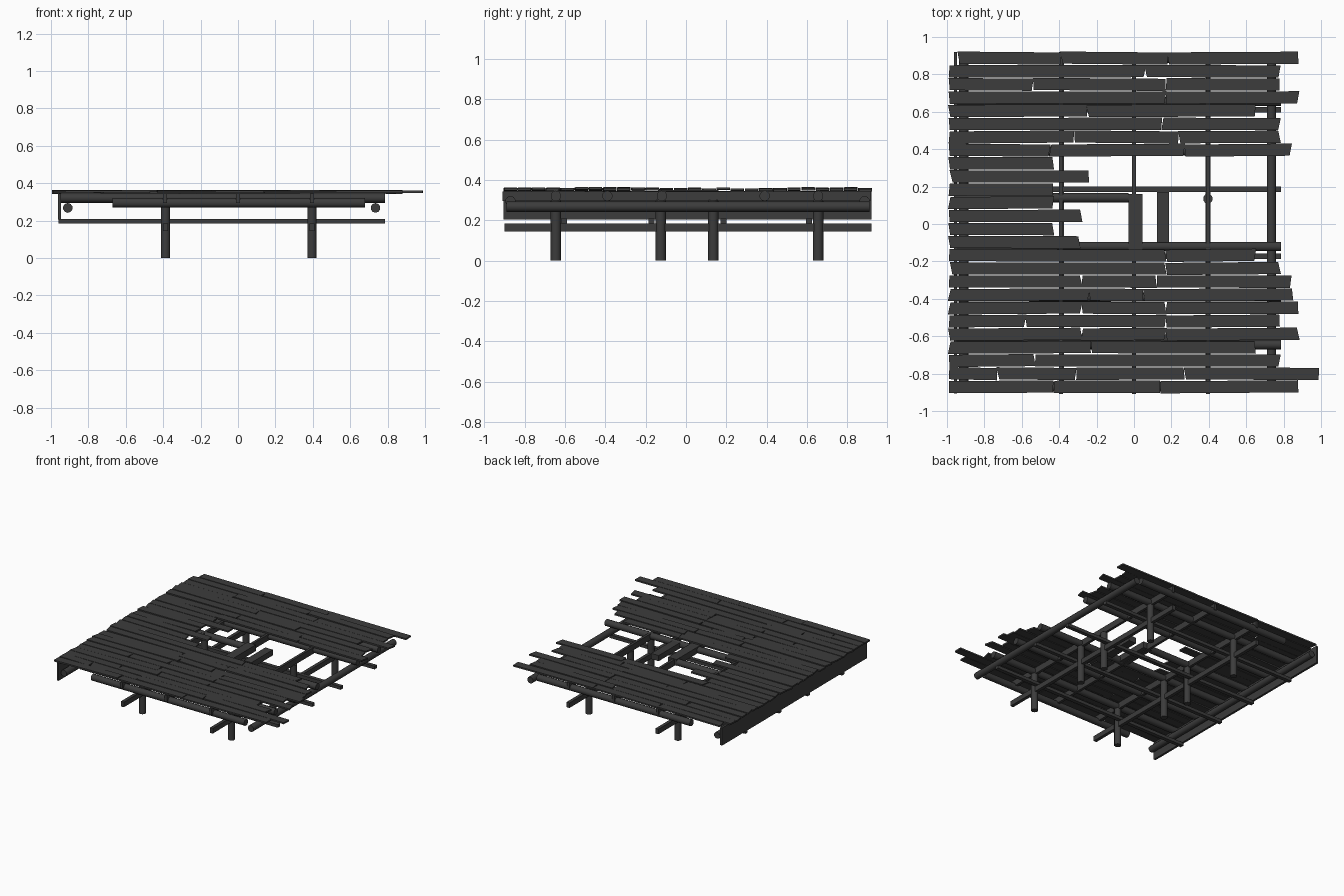
import bpy, bmesh, random
from mathutils import Vector, Matrix

random.seed(7)
cube = bpy.data.objects.get("Cube")
if cube:
    bpy.data.objects.remove(cube, do_unlink=True)

# One weathered timber colour
timber = bpy.data.materials.new("dark_timber")
timber.use_nodes = True
colour = (0.045, 0.045, 0.045, 1)
timber.diffuse_color = colour
timber.node_tree.nodes["Principled BSDF"].inputs["Base Color"].default_value = colour


def finish(name, bm):
    mesh = bpy.data.meshes.new(name)
    bmesh.ops.recalc_face_normals(bm, faces=bm.faces)
    bm.to_mesh(mesh)
    bm.free()
    mesh.materials.append(timber)
    obj = bpy.data.objects.new(name, mesh)
    bpy.context.collection.objects.link(obj)
    return obj


def box(name, low, high):
    """Axis-aligned timber between two corners."""
    low, high = Vector(low), Vector(high)
    bm = bmesh.new()
    bmesh.ops.create_cube(bm, size=1)
    for v in bm.verts:
        v.co = (low + high) / 2 + v.co * (high - low)
    return finish(name, bm)


def log(name, start, end, radius=0.026, sides=10):
    """Round timber between two points, smooth sides and flat ends."""
    start, end = Vector(start), Vector(end)
    axis = end - start
    bm = bmesh.new()
    turn = axis.to_track_quat("Z", "Y").to_matrix().to_4x4()
    bmesh.ops.create_cone(bm, cap_ends=True, segments=sides, radius1=radius,
                          radius2=radius, depth=axis.length,
                          matrix=Matrix.Translation((start + end) / 2) @ turn)
    for f in bm.faces:
        f.smooth = len(f.verts) == 4
    for e in bm.edges:
        e.smooth = all(f.smooth for f in e.link_faces)
    return finish(name, bm)


def plank(name, x0, x1, y, z):
    """Slightly warped deck board with ragged ends."""
    obj = box(name, (x0, y - 0.0325, z), (x1, y + 0.0325, z + 0.012))
    slant = [random.uniform(-0.008, 0.008) for _ in range(2)]
    skew = random.uniform(-0.003, 0.003)
    tilt = random.uniform(-0.003, 0.003)
    for v in obj.data.vertices:
        right = v.co.x > (x0 + x1) / 2
        side = 1 if v.co.y > y else -1
        v.co.x += slant[right] * side
        v.co.y += skew if right else -skew
        v.co.z += tilt if right else -tilt
    return obj


# Deck boards: butt joints of each row, listed from the back to the front
rows = [
    (-.94, -.39, .18, .88), (-.99, .06, .78), (-.99, -.54, .17, .78),
    (-.99, .17, .88), (-.99, -.25, .65), (-.99, .15, .78),
    (-.99, -.32, .24, .78), (-.99, -.45, .27, .84), (-.99, -.43),
    (-.98, -.24), (-.99, -.43), (-.99, -.43), (-.99, -.28), (-.99, -.43),
    (-.99, -.29), (-.99, .17, .65), (-.98, .17, .78),
    (-.99, -.28, .12, .84), (-.99, -.24, .05, .85), (-.99, -.28, .17, .88),
    (-.99, -.58, .17, .78), (-.99, -.28, .17, .88), (-.99, -.23, .65),
    (-.99, -.53, .78), (-.99, -.73, -.31, .27, .99), (-.99, -.43, .14, .88),
]
for r, joints in enumerate(rows):
    y = 0.887 - r * 0.0703
    for k in range(len(joints) - 1):
        z = 0.345 + random.uniform(0, 0.006)
        plank(f"deck_board_{r + 1}_{k + 1}", joints[k] + 0.002,
              joints[k + 1] - 0.002, y, z)

# Posts with low tie beams running front to back
for side, x in (("right", -0.388), ("left", 0.395)):
    for i, y in enumerate((-0.645, -0.125, 0.135, 0.655)):
        log(f"{side}_post_{i + 1}", (x, y, 0), (x, y, 0.3))
    box(f"{side}_tie_beam", (x - 0.013, -0.9, 0.145), (x + 0.013, 0.92, 0.185))

# Thin cross rails beside the posts
for i, y in enumerate((-0.605, -0.172, 0.185, 0.61)):
    box(f"cross_rail_{i + 1}", (-0.96, y - 0.015, 0.185), (0.785, y + 0.015, 0.21))

# Logs carrying the deck from side to side
for i, y in enumerate((-0.645, -0.39, -0.12, 0.39, 0.655)):
    log(f"deck_log_{i + 1}", (-0.96, y, 0.321), (0.785, y, 0.321))
log("broken_deck_log", (-0.96, 0.14, 0.321), (-0.03, 0.14, 0.321))

# Edge logs on all four sides
for name, y in (("front_edge_log", -0.87), ("back_edge_log", 0.885)):
    log(name, (-0.67, y, 0.295), (0.68, y, 0.295))
for name, x in (("right_edge_log", -0.91), ("left_edge_log", 0.735)):
    log(name, (x, -0.89, 0.268), (x, 0.91, 0.268))

# Slim joists just under the boards
for i, x in enumerate((-0.39, 0, 0.395)):
    box(f"joist_{i + 1}", (x - 0.01, -0.91, 0.295), (x + 0.01, 0.915, 0.344))

# Board closing the right side
box("side_board", (-0.962, -0.905, 0.205), (-0.945, 0.92, 0.345))

# Loose timbers in the opening
box("loose_timber_1", (-0.03, -0.14, 0.3), (0.045, 0.16, 0.35))
box("loose_timber_2", (0.122, -0.1, 0.3), (0.188, 0.17, 0.345))
